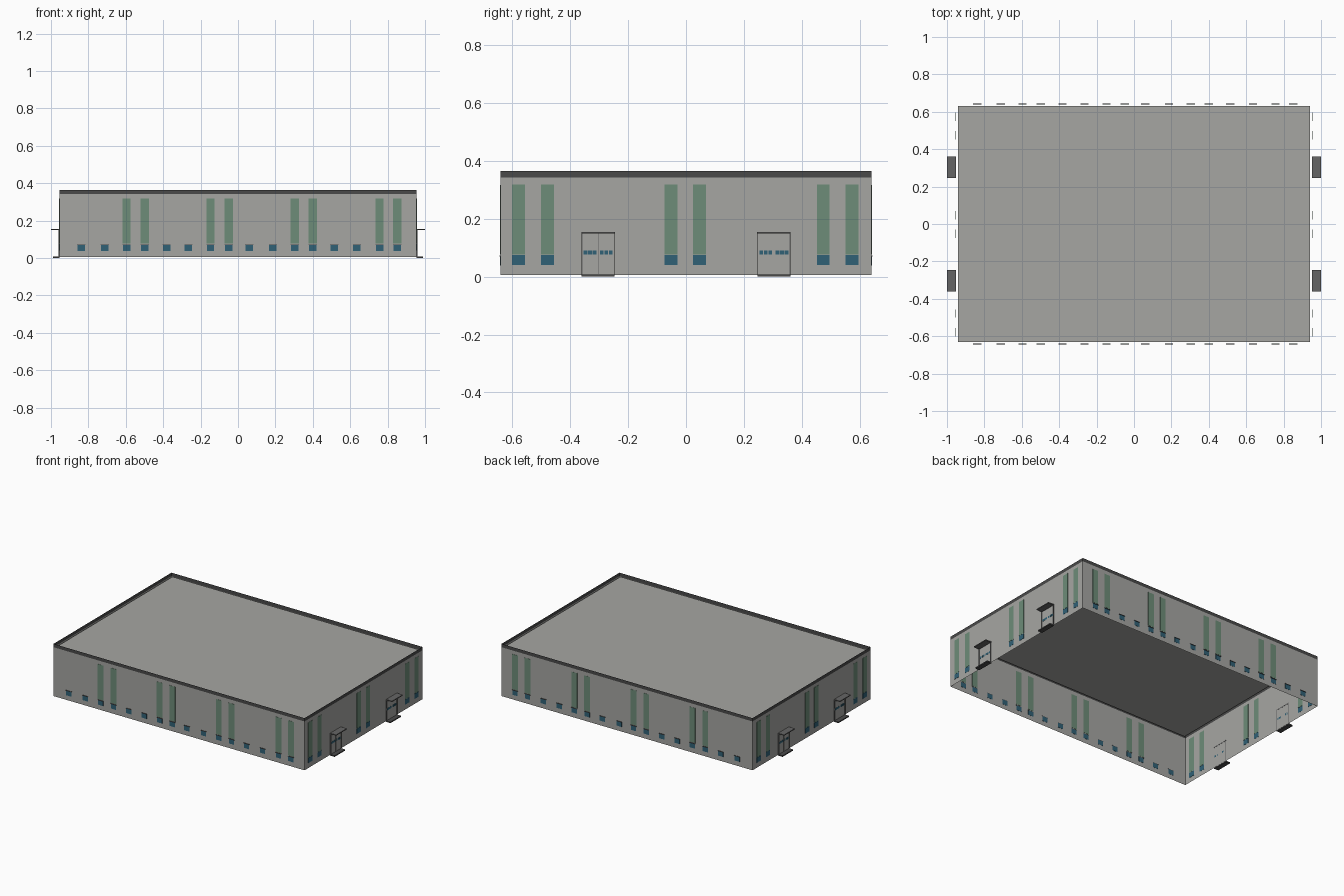
import bpy, bmesh

if "Cube" in bpy.data.objects:
    bpy.data.objects.remove(bpy.data.objects["Cube"])

def mat(name, r, g, b):
    m = bpy.data.materials.new(name)
    m.diffuse_color = (r, g, b, 1)
    m.use_nodes = True
    m.node_tree.nodes["Principled BSDF"].inputs["Base Color"].default_value = m.diffuse_color
    return m

WALL = mat("concrete_grey", 0.38, 0.38, 0.365)
TRIM = mat("charcoal_trim", 0.068, 0.068, 0.068)
METAL = mat("dark_grey_metal", 0.13, 0.13, 0.13)
GREEN = mat("green_panel", 0.155, 0.265, 0.19)
BLUE = mat("blue_glass", 0.03, 0.12, 0.18)

HX, HY = 0.955, 0.641          # wall planes
BASE, EAVE, TOP = 0.006, 0.342, 0.365

def finish(name, bm, m):
    me = bpy.data.meshes.new(name)
    bm.to_mesh(me)
    bm.free()
    me.materials.append(m)
    ob = bpy.data.objects.new(name, me)
    bpy.context.collection.objects.link(ob)
    return ob

def add_box(bm, x0, x1, y0, y1, z0, z1):
    vs = bmesh.ops.create_cube(bm, size=1)["verts"]
    for v in vs:
        v.co.x = x0 if v.co.x < 0 else x1
        v.co.y = y0 if v.co.y < 0 else y1
        v.co.z = z0 if v.co.z < 0 else z1

def boxes(name, m, items):
    bm = bmesh.new()
    for b in items:
        add_box(bm, *b)
    return finish(name, bm, m)

def ring(name, m, z0, z1):
    """Open sheet running round the four sides of the hall."""
    bm = bmesh.new()
    c = [(-HX, -HY), (HX, -HY), (HX, HY), (-HX, HY)]
    lo = [bm.verts.new((x, y, z0)) for x, y in c]
    hi = [bm.verts.new((x, y, z1)) for x, y in c]
    for i in range(4):
        j = (i + 1) % 4
        bm.faces.new((lo[i], lo[j], hi[j], hi[i]))
    return finish(name, bm, m)

# Hollow shell: thin walls, parapet band, inset flat roof, open underneath
ring("walls", WALL, BASE, EAVE)
ring("parapet_band", TRIM, EAVE, TOP)
bm = bmesh.new()
bm.faces.new([bm.verts.new((x, y, 0.345)) for x, y in
              ((-0.94, -0.63), (0.94, -0.63), (0.94, 0.63), (-0.94, 0.63))])
finish("roof", bm, WALL)

# Window positions along the long and short walls
long_tall = [-0.596, -0.498, -0.147, -0.05, 0.303, 0.4, 0.757, 0.852]
long_low = long_tall + [-0.838, -0.713, -0.382, -0.265, 0.06, 0.187, 0.514, 0.636]
short_all = [-0.579, -0.479, -0.052, 0.047, 0.474, 0.574]
W, T = 0.022, 0.0012

def on_long(c, s, z0, z1, w=W, out=T):
    a, b = sorted((s * (HY - T), s * (HY + out)))
    return (c - w, c + w, a, b, z0, z1)

def on_short(c, s, z0, z1, w=W, out=T):
    a, b = sorted((s * (HX - T), s * (HX + out)))
    return (a, b, c - w, c + w, z0, z1)

panels, glass, hoods = [], [], []
for s in (-1, 1):
    panels += [on_long(c, s, 0.077, 0.317) for c in long_tall]
    panels += [on_short(c, s, 0.077, 0.319) for c in short_all]
    glass += [on_long(c, s, 0.038, 0.07, 0.02) for c in long_low]
    glass += [on_short(c, s, 0.04, 0.075) for c in short_all]
    hoods += [on_long(c, s, 0.07, 0.073, W, 0.004) for c in long_low]
boxes("tall_green_panels", GREEN, panels)
boxes("low_windows", BLUE, glass)
boxes("window_hoods", TRIM, hoods)

# Entrances on both short walls: door leaves, frame, lights, canopy, step
leaves, frames, lights, canopies, steps = [], [], [], [], []
for s in (-1, 1):
    for yc in (-0.304, 0.304):
        leaves.append(on_short(yc, s, BASE, 0.15, 0.055, 0.002))
        for off in (-0.056, 0.056):
            frames.append(on_short(yc + off, s, 0.0, 0.15, 0.0015, 0.006))
        if yc * s < 0:
            frames.append(on_short(yc, s, 0.01, 0.15, 0.001, 0.003))
        for side in (-1, 1):
            for k in (-1, 0, 1):
                lights.append(on_short(yc + side * 0.028 + k * 0.0155, s,
                                       0.077, 0.091, 0.0065, 0.003))
        x0, x1 = sorted((s * 0.953, s * 1.0))
        canopies.append((x0, x1, yc - 0.058, yc + 0.058, 0.149, 0.155))
        x0, x1 = sorted((s * 0.955, s * 0.988))
        steps.append((x0, x1, yc - 0.057, yc + 0.057, 0.0, 0.008))
boxes("door_leaves", WALL, leaves)
boxes("door_frames", METAL, frames)
boxes("door_lights", BLUE, lights)
boxes("door_canopies", METAL, canopies)
boxes("door_steps", TRIM, steps)
